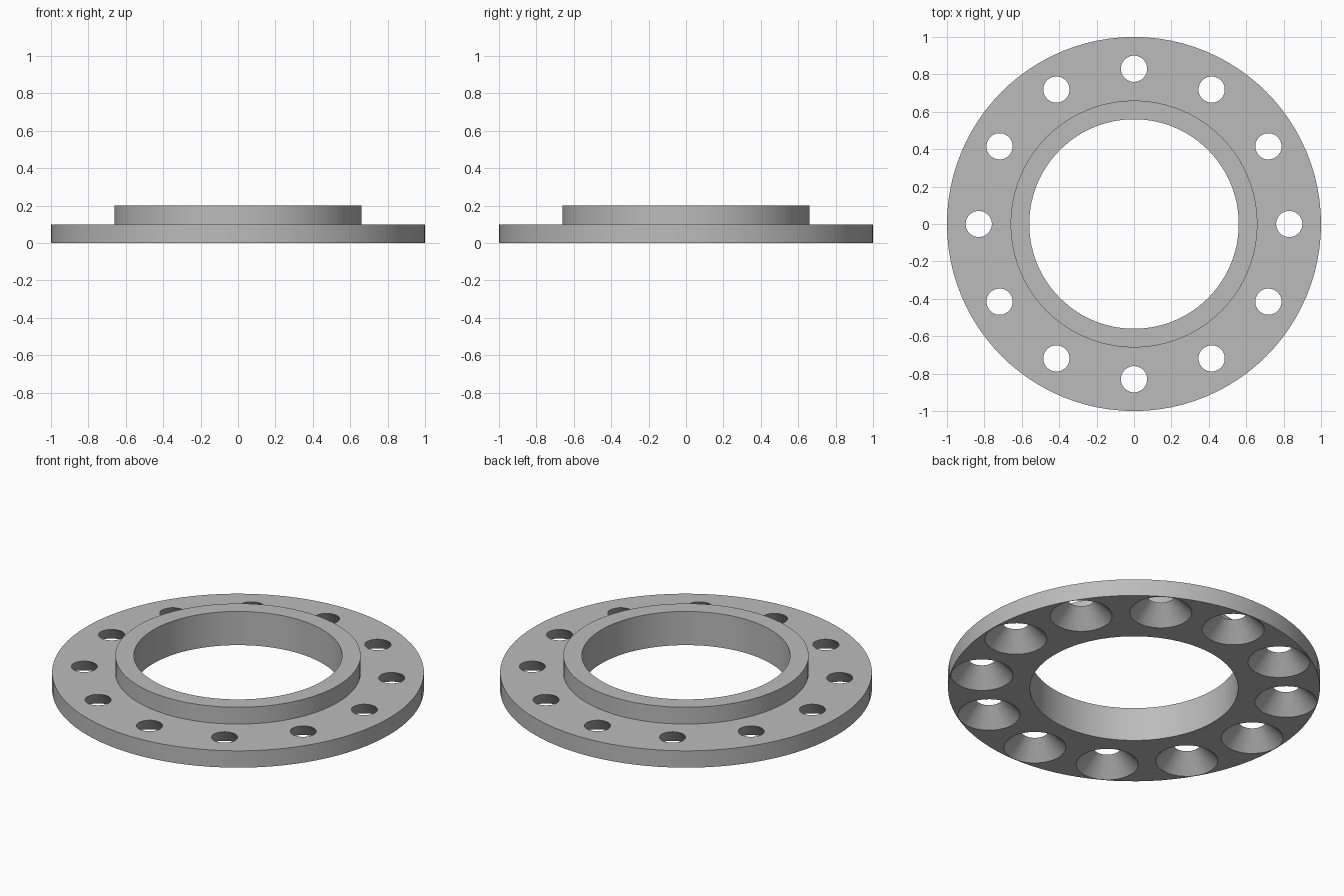
import bpy, bmesh
from math import cos, sin, pi, radians

if "Cube" in bpy.data.objects:
    bpy.data.objects.remove(bpy.data.objects["Cube"])

SEGMENTS = 96
BOLTS = 12
BOLT_CIRCLE = 0.83
PLATE = 0.1
HOLE_TOP, HOLE_BOTTOM = 0.07, 0.167

steel = bpy.data.materials.new("grey_steel")
steel.use_nodes = True
grey = (0.5, 0.5, 0.5, 1)
steel.diffuse_color = grey
steel.node_tree.nodes["Principled BSDF"].inputs["Base Color"].default_value = grey


def new_object(name, bm):
    bmesh.ops.recalc_face_normals(bm, faces=bm.faces)
    mesh = bpy.data.meshes.new(name)
    bm.to_mesh(mesh)
    bm.free()
    mesh.materials.append(steel)
    obj = bpy.data.objects.new(name, mesh)
    bpy.context.collection.objects.link(obj)
    return obj


def lathe(name, profile):
    """Revolve a closed (radius, height) profile about z."""
    bm = bmesh.new()
    rings = []
    for i in range(SEGMENTS):
        a = 2 * pi * i / SEGMENTS
        rings.append([bm.verts.new((r * cos(a), r * sin(a), z)) for r, z in profile])
    n = len(profile)
    for i, ring in enumerate(rings):
        after = rings[(i + 1) % SEGMENTS]
        for j in range(n):
            k = (j + 1) % n
            bm.faces.new((ring[j], after[j], after[k], ring[k]))
    return new_object(name, bm)


# Flange plate with raised collar and central bore
flange = lathe("flange_ring", [(0.56, 0), (1, 0), (1, PLATE),
                               (0.66, PLATE), (0.66, 0.2), (0.56, 0.2)])

# Tapered bolt holes, wide on the underside
bm = bmesh.new()
slope = (HOLE_BOTTOM - HOLE_TOP) / PLATE
extra = 0.02
for i in range(BOLTS):
    a = 2 * pi * i / BOLTS
    made = bmesh.ops.create_cone(bm, cap_ends=True, segments=48,
                                 radius1=HOLE_BOTTOM + slope * extra,
                                 radius2=HOLE_TOP - slope * extra,
                                 depth=PLATE + 2 * extra)
    bmesh.ops.translate(bm, verts=made["verts"],
                        vec=(BOLT_CIRCLE * cos(a), BOLT_CIRCLE * sin(a), PLATE / 2))
cutter = new_object("bolt_hole_cutter", bm)
cutter.hide_render = True

cut = flange.modifiers.new("bolt_holes", "BOOLEAN")
cut.operation = "DIFFERENCE"
cut.solver = "EXACT"
cut.object = cutter

bpy.ops.object.select_all(action="DESELECT")
flange.select_set(True)
bpy.context.view_layer.objects.active = flange
bpy.ops.object.modifier_apply(modifier=cut.name)
bpy.data.objects.remove(cutter)
bpy.ops.object.shade_smooth_by_angle(angle=radians(30))
